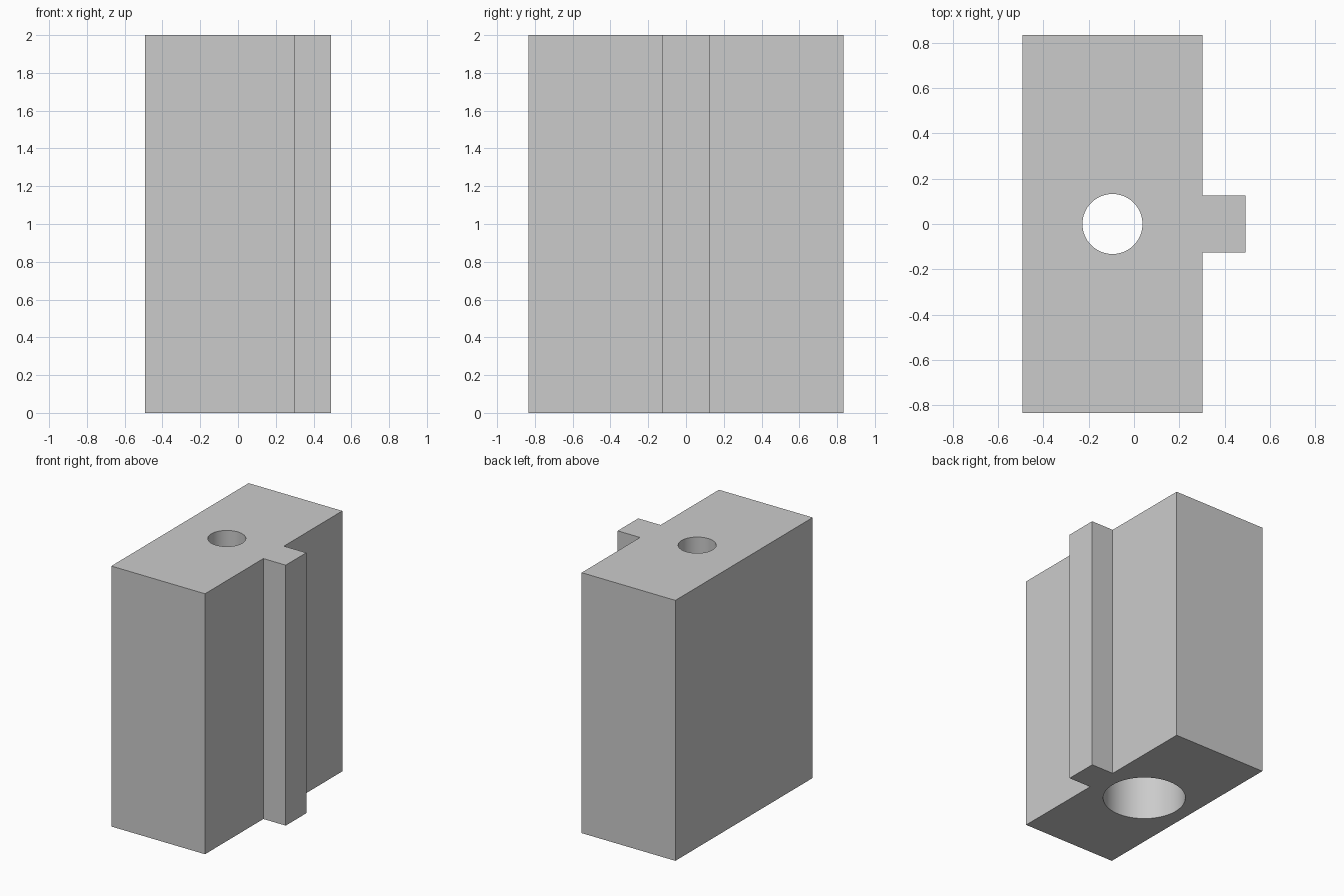
import bpy
import bmesh

cube = bpy.data.objects.get("Cube")
if cube:
    bpy.data.objects.remove(cube, do_unlink=True)

HEIGHT = 2.0
LEFT, STEP, RIGHT = -0.493, 0.303, 0.493
HALF_DEPTH, HALF_RIB = 0.833, 0.125
HOLE_X = (LEFT + STEP) / 2

grey = bpy.data.materials.new("plain grey")
grey.use_nodes = True
grey.diffuse_color = (0.6, 0.6, 0.6, 1)
grey.node_tree.nodes["Principled BSDF"].inputs["Base Color"].default_value = (0.6, 0.6, 0.6, 1)


def extruded(name, outline, z0, z1):
    """Make a solid by raising a flat outline from z0 to z1."""
    bm = bmesh.new()
    face = bm.faces.new([bm.verts.new((x, y, z0)) for x, y in outline])
    top = bmesh.ops.extrude_face_region(bm, geom=[face])["geom"]
    bmesh.ops.translate(bm, vec=(0, 0, z1 - z0),
                        verts=[v for v in top if isinstance(v, bmesh.types.BMVert)])
    bmesh.ops.recalc_face_normals(bm, faces=bm.faces)
    mesh = bpy.data.meshes.new(name)
    bm.to_mesh(mesh)
    bm.free()
    mesh.materials.append(grey)
    obj = bpy.data.objects.new(name, mesh)
    bpy.context.collection.objects.link(obj)
    return obj


def drill(target, name, radius, z0, z1):
    """Cut a round vertical hole through the target."""
    bpy.ops.mesh.primitive_cylinder_add(vertices=64, radius=radius, depth=z1 - z0,
                                        location=(HOLE_X, 0, (z0 + z1) / 2))
    cutter = bpy.context.object
    cutter.name = name
    cutter.data.materials.append(grey)
    cut = target.modifiers.new(name, "BOOLEAN")
    cut.operation = "DIFFERENCE"
    cut.solver = "EXACT"
    cut.object = cutter
    bpy.context.view_layer.objects.active = target
    bpy.ops.object.modifier_apply(modifier=cut.name)
    bpy.data.objects.remove(cutter, do_unlink=True)


# Block with a full-height guide rib on its left side
half = [(STEP, HALF_RIB), (STEP, HALF_DEPTH), (LEFT, HALF_DEPTH)]
outline = [(RIGHT, HALF_RIB)] + half
outline += [(x, -y) for x, y in reversed(outline)]
block = extruded("block_with_guide_rib", outline, 0, HEIGHT)

# Through hole, and the wider bore entering from below
drill(block, "through_hole", 0.1325, -0.1, HEIGHT + 0.1)
drill(block, "lower_bore", 0.2925, -0.1, HEIGHT / 2)

# Smooth bore walls with sharp rims
bpy.ops.object.select_all(action="DESELECT")
block.select_set(True)
bpy.context.view_layer.objects.active = block
bpy.ops.object.shade_smooth_by_angle(angle=0.52)
